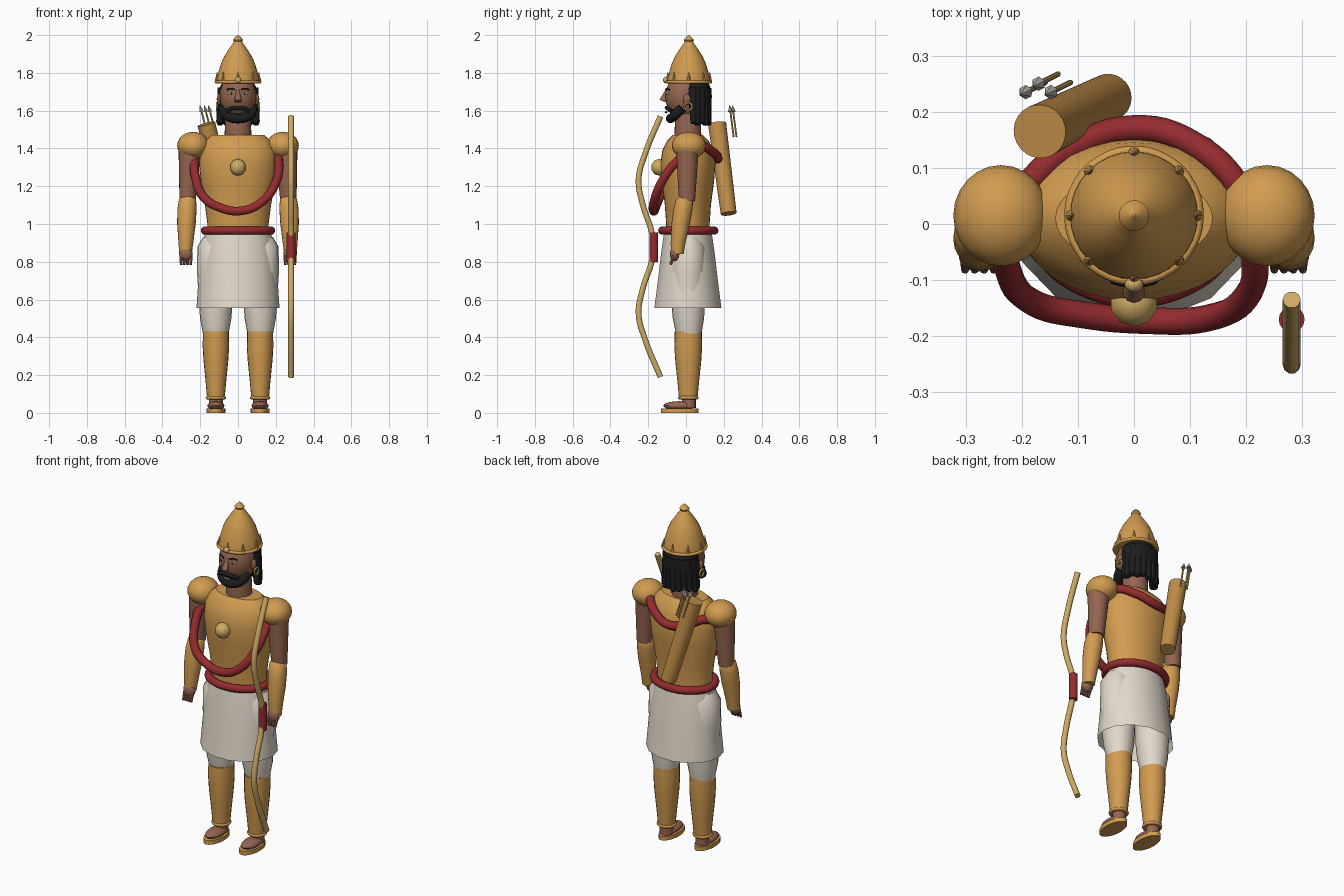
import bpy, bmesh, math
from mathutils import Vector

cube = bpy.data.objects.get("Cube")
if cube:
    bpy.data.objects.remove(cube, do_unlink=True)


def material(name, *rgb):
    m = bpy.data.materials.new(name)
    m.use_nodes = True
    m.diffuse_color = (*rgb, 1)
    m.node_tree.nodes["Principled BSDF"].inputs["Base Color"].default_value = (*rgb, 1)
    return m


GOLD = material("armor gold", 0.64, 0.33, 0.08)
PALE = material("pale gold", 0.62, 0.41, 0.13)
TAN = material("quiver tan", 0.53, 0.27, 0.065)
SKIN = material("skin", 0.3, 0.13, 0.08)
HAIR = material("black hair", 0.012, 0.012, 0.013)
RED = material("sash red", 0.3, 0.024, 0.028)
CLOTH = material("white cloth", 0.76, 0.69, 0.59)
STEEL = material("steel", 0.46, 0.43, 0.38)


def add(name, mesh, mat, angle=40):
    ob = bpy.data.objects.new(name, mesh)
    bpy.context.collection.objects.link(ob)
    mesh.materials.clear()
    mesh.materials.append(mat)
    bpy.ops.object.select_all(action="DESELECT")
    ob.select_set(True)
    bpy.context.view_layer.objects.active = ob
    bpy.ops.object.shade_smooth_by_angle(angle=math.radians(angle))
    return ob


def from_bmesh(name, bm, mat, angle=40):
    bmesh.ops.recalc_face_normals(bm, faces=bm.faces)
    mesh = bpy.data.meshes.new(name)
    bm.to_mesh(mesh)
    bm.free()
    return add(name, mesh, mat, angle)


def ball(name, mat, pos, size, segs=24):
    bm = bmesh.new()
    bmesh.ops.create_uvsphere(bm, u_segments=segs, v_segments=segs // 2, radius=1)
    for v in bm.verts:
        v.co = Vector(a * b for a, b in zip(v.co, size)) + Vector(pos)
    return from_bmesh(name, bm, mat)


def rod(name, mat, a, b, r1, r2, segs=16):
    a, b = Vector(a), Vector(b)
    bm = bmesh.new()
    bmesh.ops.create_cone(bm, cap_ends=True, segments=segs, radius1=r1, radius2=r2,
                          depth=(b - a).length)
    turn = (b - a).to_track_quat("Z", "Y")
    for v in bm.verts:
        v.co = turn @ v.co + (a + b) / 2
    return from_bmesh(name, bm, mat)


def loft(name, mat, rows, segs=32, caps=True, angle=40):
    """Stack of ellipses: (x, y, z, half width, half depth)."""
    bm = bmesh.new()
    rings = []
    for x, y, z, rx, ry in rows:
        turns = [2 * math.pi * i / segs for i in range(segs)]
        rings.append([bm.verts.new((x + rx * math.cos(t), y + ry * math.sin(t), z))
                      for t in turns])
    for lo, hi in zip(rings, rings[1:]):
        for i in range(segs):
            j = (i + 1) % segs
            bm.faces.new((lo[i], lo[j], hi[j], hi[i]))
    if caps:
        bm.faces.new(rings[0])
        bm.faces.new(rings[-1])
    return from_bmesh(name, bm, mat, angle)


def tube(name, mat, points, radius, cyclic=False):
    curve = bpy.data.curves.new(name, "CURVE")
    curve.dimensions = "3D"
    curve.bevel_depth = radius
    curve.bevel_resolution = 3
    curve.resolution_u = 6
    curve.use_fill_caps = True
    spline = curve.splines.new("BEZIER")
    spline.bezier_points.add(len(points) - 1)
    spline.use_cyclic_u = cyclic
    for bp, p in zip(spline.bezier_points, points):
        bp.co = p
        bp.handle_left_type = bp.handle_right_type = "AUTO"
    temp = bpy.data.objects.new(name + " path", curve)
    bpy.context.collection.objects.link(temp)
    bpy.context.view_layer.update()
    graph = bpy.context.evaluated_depsgraph_get()
    mesh = bpy.data.meshes.new_from_object(temp.evaluated_get(graph))
    bpy.data.objects.remove(temp, do_unlink=True)
    return add(name, mesh, mat, 50)


def ring(name, mat, pos, rx, ry, radius, n=12):
    x, y, z = pos
    pts = [(x + rx * math.cos(2 * math.pi * i / n), y + ry * math.sin(2 * math.pi * i / n), z)
           for i in range(n)]
    return tube(name, mat, pts, radius, True)


# Torso, chest boss, belt and sash
loft("torso", GOLD, [(0, 0.01, z, rx, ry) for z, rx, ry in (
    (0.94, 0.165, 0.115), (1.0, 0.162, 0.115), (1.1, 0.175, 0.122), (1.22, 0.197, 0.138),
    (1.32, 0.207, 0.146), (1.39, 0.2, 0.135), (1.44, 0.175, 0.11), (1.47, 0.14, 0.08))])
ball("chest_boss", PALE, (0, -0.14, 1.3), (0.045, 0.045, 0.045), 10)
ring("belt", RED, (0, 0.012, 0.965), 0.175, 0.138, 0.022)
tube("sash", RED, [
    (0.02, -0.172, 1.07), (0.13, -0.168, 1.12), (0.2, -0.13, 1.22), (0.215, -0.05, 1.33),
    (0.19, 0.06, 1.41), (0.1, 0.145, 1.38), (0, 0.17, 1.345), (-0.1, 0.14, 1.36),
    (-0.18, 0.08, 1.39), (-0.225, 0, 1.35), (-0.225, -0.08, 1.25), (-0.18, -0.14, 1.14),
    (-0.09, -0.162, 1.085)], 0.024, True)

# Skirt
loft("skirt", CLOTH, [(0, 0.01, 0.95, 0.175, 0.13), (0, 0.01, 0.85, 0.198, 0.145),
                      (0, 0.01, 0.7, 0.21, 0.163), (0, 0.01, 0.555, 0.22, 0.182)],
     14, caps=False, angle=60)

for side, s in (("left", 1), ("right", -1)):
    # Leg
    loft(side + "_thigh", CLOTH, [(s * x, y, z, r, r) for x, y, z, r in (
        (0.118, 0.015, 0.41, 0.066), (0.118, 0.013, 0.5, 0.083), (0.118, 0.01, 0.6, 0.09),
        (0.122, 0.01, 0.75, 0.095), (0.125, 0.01, 0.88, 0.09), (0.125, 0.01, 0.93, 0.06))], 20)
    loft(side + "_greave", GOLD, [(s * 0.117, 0.012, z, r, r * 1.05) for z, r in (
        (0.07, 0.046), (0.16, 0.054), (0.28, 0.066), (0.35, 0.07), (0.43, 0.069))], 20)
    ring(side + "_anklet", GOLD, (s * 0.117, 0.012, 0.08), 0.045, 0.045, 0.009, 8)
    rod(side + "_ankle", SKIN, (s * 0.117, 0.015, 0.025), (s * 0.117, 0.015, 0.08), 0.037, 0.037)
    ball(side + "_foot", SKIN, (s * 0.117, -0.035, 0.038), (0.045, 0.085, 0.024), 20)
    loft(side + "_sole", GOLD, [(s * 0.117, -0.033, z, 0.05, 0.1) for z in (0, 0.024)], 20)

    # Arm
    ball(side + "_pauldron", GOLD, (s * 0.237, 0.015, 1.415), (0.085, 0.09, 0.073))
    rod(side + "_upper_arm", SKIN, (s * 0.267, 0.005, 1.12), (s * 0.255, 0.008, 1.4),
        0.043, 0.06, 20)
    loft(side + "_forearm", GOLD, [(s * x, y, z, r, r) for x, y, z, r in (
        (0.278, -0.046, 0.84, 0.033), (0.276, -0.042, 0.9, 0.039), (0.273, -0.028, 1.0, 0.049),
        (0.27, -0.016, 1.08, 0.051), (0.267, -0.008, 1.13, 0.045), (0.266, -0.006, 1.15, 0.028))], 20)
    ball(side + "_hand", SKIN, (s * 0.276, -0.06, 0.842), (0.036, 0.025, 0.04), 16)
    for i in range(4):
        x = s * (0.25 + 0.017 * i)
        rod(f"{side}_finger_{i + 1}", SKIN, (x, -0.065, 0.835), (x, -0.082, 0.785), 0.009, 0.007, 8)

# Neck and face
rod("neck", SKIN, (0, 0.01, 1.44), (0, 0.01, 1.62), 0.072, 0.066, 24)
ball("head", SKIN, (0, 0, 1.675), (0.098, 0.11, 0.125))
rod("nose", SKIN, (0, -0.122, 1.65), (0, -0.1, 1.71), 0.02, 0.008, 10)
for side, s in (("left", 1), ("right", -1)):
    ball(side + "_eye", CLOTH, (s * 0.036, -0.098, 1.692), (0.015, 0.008, 0.007), 12)
    ball(side + "_pupil", HAIR, (s * 0.036, -0.105, 1.692), (0.005, 0.003, 0.006), 8)
    tube(side + "_brow", HAIR, [(s * 0.018, -0.108, 1.712), (s * 0.04, -0.1, 1.717),
                               (s * 0.058, -0.087, 1.71)], 0.004)
    ball(side + "_ear", SKIN, (s * 0.1, 0.005, 1.66), (0.013, 0.02, 0.03), 12)
    tube(side + "_earring", PALE, [(s * 0.112, 0.012 + 0.02 * math.cos(t), 1.622 + 0.02 * math.sin(t))
                                  for t in (0, 1.57, 3.14, 4.71)], 0.005, True)
tube("beard", HAIR, [(s * x, y, z) for s, x, y, z in (
    (-1, 0.08, -0.02, 1.615), (-1, 0.062, -0.06, 1.575), (1, 0, -0.082, 1.558),
    (1, 0.062, -0.06, 1.575), (1, 0.08, -0.02, 1.615))], 0.025)
tube("moustache", HAIR, [(-0.06, -0.078, 1.598), (-0.03, -0.098, 1.612), (0, -0.102, 1.615),
                         (0.03, -0.098, 1.612), (0.06, -0.078, 1.598)], 0.011)
ball("lips", SKIN, (0, -0.105, 1.592), (0.025, 0.008, 0.006), 12)

# Hair and hanging locks
ball("hair", HAIR, (0, 0.045, 1.675), (0.105, 0.092, 0.12))
for i in range(11):
    t = math.radians(-5 + 19 * i)
    c, w = math.cos(t), max(0, math.sin(t))
    rod(f"hair_lock_{i + 1}", HAIR, (0.098 * c, 0.04 + 0.078 * w, 1.54 - 0.008 * (i % 2)),
        (0.082 * c, 0.04 + 0.07 * w, 1.72), 0.018, 0.026, 10)
    ball(f"hair_tip_{i + 1}", HAIR, (0.098 * c, 0.04 + 0.078 * w, 1.54 - 0.008 * (i % 2)),
         (0.018, 0.018, 0.012), 10)

# Helmet with rim, studs and front jewel
loft("helmet", GOLD, [(0, 0.015, z, r, r) for z, r in (
    (1.745, 0.115), (1.77, 0.113), (1.81, 0.102), (1.85, 0.09), (1.89, 0.072), (1.93, 0.046),
    (1.955, 0.028), (1.965, 0.022), (1.974, 0.027), (1.985, 0.019), (2.0, 0.003))])
ring("helmet_rim", GOLD, (0, 0.015, 1.752), 0.115, 0.115, 0.009)
for i in range(8):
    t = math.pi * i / 4
    x, y = 0.111 * math.cos(t), 0.015 + 0.111 * math.sin(t)
    rod(f"helmet_stud_{i + 1}", GOLD, (x, y, 1.76), (x, y, 1.805), 0.011, 0.001, 8)
ball("helmet_jewel", PALE, (0, -0.108, 1.762), (0.017, 0.014, 0.017), 12)

# Bow
half = ((-0.135, 0.69), (-0.217, 0.49), (-0.251, 0.355), (-0.228, 0.22), (-0.182, 0.08))
path = [(0.281, y, 0.88 + z) for y, z in half] + [(0.281, -0.17, 0.88)]
path += [(0.281, y, 0.88 - z) for y, z in reversed(half)]
tube("bow", PALE, path, 0.016)
rod("bow_grip", RED, (0.281, -0.17, 0.8), (0.281, -0.17, 0.955), 0.023, 0.023)

# Quiver and arrows
top, bottom = Vector((-0.168, 0.165, 1.53)), Vector((-0.045, 0.226, 1.055))
rod("quiver", TAN, bottom, top, 0.042, 0.048, 24)
axis = (top - bottom).normalized()
for i, (x, y) in enumerate(((-0.193, 0.235), (-0.17, 0.25), (-0.148, 0.235))):
    head = Vector((x, y, 1.595))
    rod(f"arrow_shaft_{i + 1}", PALE, head - axis * 0.14, head, 0.005, 0.005, 8)
    rod(f"arrow_head_{i + 1}", STEEL, head, head + axis * 0.035, 0.013, 0.001, 6)
